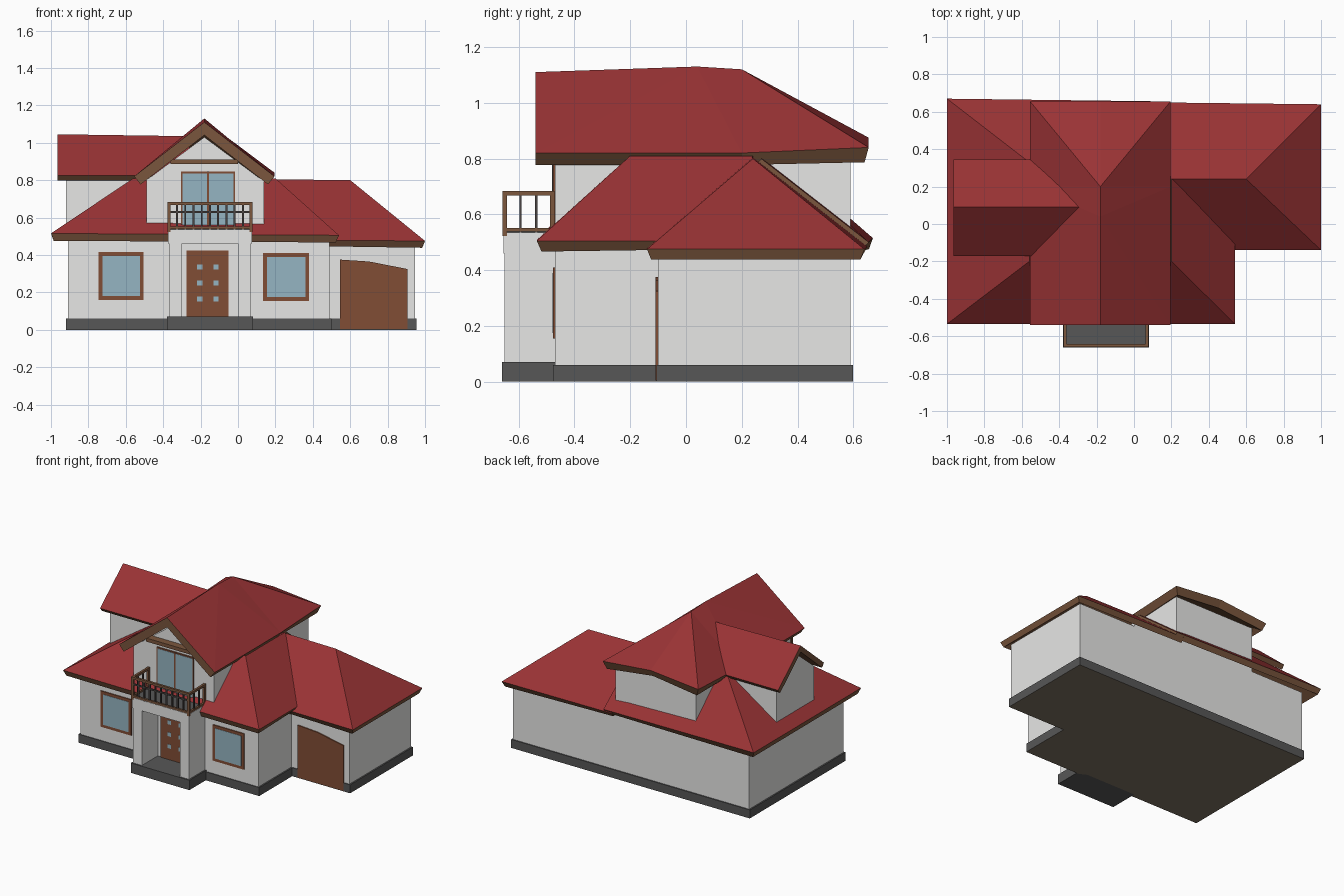
import bpy, bmesh

if "Cube" in bpy.data.objects:
    bpy.data.objects.remove(bpy.data.objects["Cube"])


def material(name, rgb):
    m = bpy.data.materials.new(name)
    m.use_nodes = True
    color = (*rgb, 1)
    m.diffuse_color = color
    bsdf = next(n for n in m.node_tree.nodes if n.type == 'BSDF_PRINCIPLED')
    bsdf.inputs["Base Color"].default_value = color
    bsdf.inputs["Roughness"].default_value = 0.9
    return m


RED = material("roof_red", (0.32, 0.033, 0.035))
WHITE = material("wall_white", (0.88, 0.88, 0.87))
TRIM = material("trim_brown", (0.20, 0.095, 0.048))
WOOD = material("door_wood", (0.22, 0.075, 0.036))
GREY = material("plinth_grey", (0.095, 0.095, 0.095))
GLASS = material("window_blue", (0.30, 0.46, 0.54))
IRON = material("railing_dark", (0.07, 0.06, 0.056))
EARTH = material("underside_brown", (0.21, 0.17, 0.125))


def mesh_object(name, verts, faces, mats, surface=False):
    bm = bmesh.new()
    vs = [bm.verts.new(v) for v in verts]
    for f in faces:
        bm.faces.new([vs[i] for i in f])
    if surface:
        # open sheets always face upward
        bm.normal_update()
        for f in bm.faces:
            if f.normal.z < 0:
                f.normal_flip()
    else:
        bmesh.ops.recalc_face_normals(bm, faces=bm.faces)
    me = bpy.data.meshes.new(name)
    bm.to_mesh(me)
    bm.free()
    for m in mats:
        me.materials.append(m)
    ob = bpy.data.objects.new(name, me)
    bpy.context.collection.objects.link(ob)
    return ob


def prism(name, outline, a, b, mat, axis='Y'):
    """Extrude an outline (u, z) along y or x from a to b."""
    n = len(outline)
    place = (lambda u, w, z: (u, w, z)) if axis == 'Y' else (lambda u, w, z: (w, u, z))
    verts = [place(u, w, z) for w in (a, b) for u, z in outline]
    faces = [range(n), range(n, 2 * n)]
    faces += [(i, (i + 1) % n, n + (i + 1) % n, n + i) for i in range(n)]
    return mesh_object(name, verts, faces, [mat])


def box(name, x, y, z, mat):
    outline = [(x[0], z[0]), (x[1], z[0]), (x[1], z[1]), (x[0], z[1])]
    return prism(name, outline, y[0], y[1], mat)


def roof(name, verts, faces, thickness):
    """Red roof sheet with brown edges and underside."""
    ob = mesh_object(name, verts, faces, [RED, TRIM], surface=True)
    mod = ob.modifiers.new("thickness", 'SOLIDIFY')
    mod.thickness = thickness
    mod.offset = -1
    mod.use_even_offset = True
    mod.material_offset = 1
    mod.material_offset_rim = 1
    return ob


FRONT = -0.47
BACK = 0.59

# Ground floor walls and plinths
for part, x, y in (("house", (-0.91, 0.49), (FRONT, BACK)),
                   ("garage", (0.3, 0.945), (-0.1, BACK))):
    box(part + "_walls", x, y, (0.05, 0.49 if part == "house" else 0.46), WHITE)
    plinth = box(part + "_plinth", (x[0] - 0.01, x[1] + 0.01),
                 (y[0] - 0.006, y[1] + 0.008), (0, 0.06), GREY)
    plinth.data.materials.append(EARTH)
    for f in plinth.data.polygons:
        if f.normal.z < -0.9:
            f.material_index = 1

# Upper storey with front gable, and side wing with its own gable
MID = -0.18
box("upper_walls", (MID - 0.31, MID + 0.32), (FRONT, BACK), (0.45, 0.81), WHITE)
prism("front_gable_wall", [(MID - 0.31, 0.8), (MID + 0.31, 0.8), (MID, 1.03)],
      FRONT, 0.1, WHITE)
prism("wing_walls", [(-0.12, 0.5), (0.3, 0.5), (0.3, 0.81), (0.09, 0.98), (-0.12, 0.81)],
      -0.92, -0.4, WHITE, axis='X')

# Lower hipped roofs; the garage roof carries on the back slope at the left
x0, x1, y0, y1 = -1.0, 0.54, -0.535, 0.67
roof("house_lower_roof",
     [(x0, y0, 0.515), (x1, y0, 0.505), (x1, 0.1, 0.505), (0.19, 0.655, 0.5), (x0, y1, 0.515),
      (-0.56, -0.2, 0.81), (0.2, -0.2, 0.81), (0.2, 0.24, 0.81), (0.19, 0.27, 0.8),
      (-0.56, 0.33, 0.81)],
     [(0, 1, 6, 5), (1, 2, 7, 6), (3, 4, 9, 8), (4, 0, 5, 9)], 0.04)
roof("garage_roof",
     [(0.13, -0.14, 0.48), (1.0, -0.14, 0.475), (1.0, 0.64, 0.475), (0.13, 0.65, 0.485),
      (0.13, 0.24, 0.805), (0.6, 0.24, 0.8)],
     [(0, 1, 5, 4), (1, 2, 5), (2, 3, 4, 5)], 0.038)

# Upper roof: gable at the front, hip at the back
L, R = MID - 0.375, MID + 0.375
roof("upper_roof",
     [(L, -0.54, 0.82), (MID, -0.54, 1.11), (R, -0.54, 0.82),
      (L, 0.655, 0.84), (R, 0.655, 0.84), (MID, 0.04, 1.13), (MID, 0.2, 1.12),
      (L, 0.2, 0.82), (R, 0.2, 0.82), (MID, 0.655, 0.875)],
     [(0, 1, 5), (0, 5, 7), (5, 6, 7), (7, 6, 3), (3, 6, 9), (9, 6, 4),
      (4, 6, 8), (8, 6, 5), (8, 5, 2), (2, 5, 1)], 0.055)
roof("wing_roof",
     [(-0.965, -0.17, 0.825), (-0.965, 0.09, 1.045), (-0.965, 0.345, 0.825),
      (-0.26, -0.17, 0.825), (-0.26, 0.09, 1.035), (-0.26, 0.345, 0.825)],
     [(0, 3, 4, 1), (1, 4, 5, 2)], 0.035)
box("gable_beam", (MID - 0.18, MID + 0.18), (-0.52, -0.46), (0.885, 0.91), TRIM)


# Windows: thin frame plate with a glass plate standing just proud of it
def window(name, x, z, e=0.02, bar=False):
    box(name + "_frame", x, (FRONT - 0.007, FRONT + 0.002), z, WOOD)
    box(name + "_glass", (x[0] + e, x[1] - e), (FRONT - 0.009, FRONT),
        (z[0] + e, z[1] - e), GLASS)
    if bar:
        c = sum(x) / 2
        box(name + "_bar", (c - 0.005, c + 0.005), (FRONT - 0.011, FRONT - 0.002), z, WOOD)


window("left_window", (-0.745, -0.505), (0.16, 0.415))
window("right_window", (0.135, 0.38), (0.155, 0.41))
window("balcony_window", (-0.305, -0.015), (0.54, 0.845), e=0.009, bar=True)

# Front door with six small panes
box("front_door", (-0.275, -0.05), (FRONT - 0.008, FRONT + 0.001), (0.065, 0.425), WOOD)
for px in (-0.205, -0.118):
    for pz in (0.165, 0.25, 0.335):
        box("door_pane", (px - 0.014, px + 0.014), (FRONT - 0.01, FRONT - 0.002),
            (pz - 0.014, pz + 0.014), GLASS)

# Garage door with a sloping head
prism("garage_door", [(0.545, 0.005), (0.905, 0.005), (0.905, 0.325), (0.7, 0.365), (0.545, 0.375)],
      -0.109, -0.101, WOOD)

# Porch: step, side walls, lintel and balcony deck
PX, PY = (-0.38, 0.08), -0.66
box("porch_step", PX, (PY, -0.45), (0, 0.07), GREY)
for side, x in (("right", (-0.37, -0.3)), ("left", (0.0, 0.07))):
    box("porch_" + side + "_wall", x, (PY + 0.01, -0.45), (0.07, 0.5), WHITE)
box("porch_lintel", (-0.375, 0.075), (PY + 0.005, -0.45), (0.46, 0.535), WHITE)
box("balcony_deck", (-0.365, 0.065), (PY + 0.015, -0.46), (0.53, 0.54), GREY)


# Balcony railing
def bar(name, x, y, z, r, mat=IRON):
    """Square bar between the given coordinate pairs."""
    box(name, *[(a[0] - r, a[1] + r) for a in (x, y, z)], mat)


rx, ry = (-0.37, 0.07), (PY + 0.01, -0.48)
for z, r, mat in ((0.675, 0.008, TRIM), (0.545, 0.007, TRIM), (0.63, 0.005, IRON)):
    bar("front_rail", rx, (ry[0], ry[0]), (z, z), r, mat)
    if mat == TRIM:
        for x in rx:
            bar("side_rail", (x, x), ry, (z, z), r, mat)
for x in rx:
    for y in ry:
        bar("rail_post", (x, x), (y, y), (0.53, 0.67), 0.008, TRIM)
    for i in (1, 2):
        y = ry[0] + i * (ry[1] - ry[0]) / 3
        bar("side_baluster", (x, x), (y, y), (0.535, 0.67), 0.004)
for i in range(1, 10):
    x = rx[0] + i * (rx[1] - rx[0]) / 10
    bar("front_baluster", (x, x), (ry[0], ry[0]), (0.535, 0.67), 0.005)
